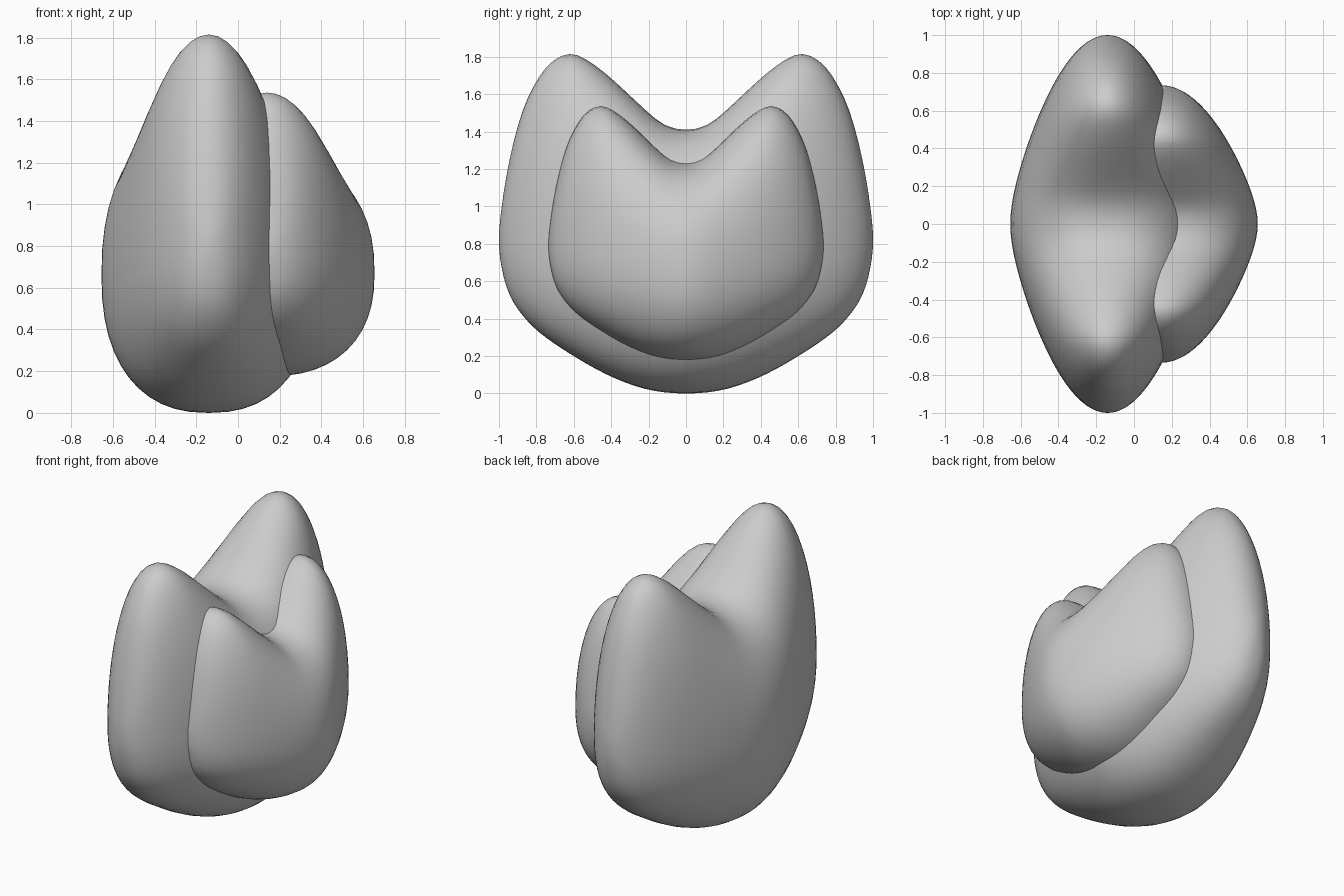
import bpy, bmesh, math
from mathutils import Vector

if "Cube" in bpy.data.objects:
    bpy.data.objects.remove(bpy.data.objects["Cube"])

# Side outline (y, z) of one half: underside and top, both ending at the side tip
UNDER = [(0, 0), (.2, .02), (.4, .09), (.6, .2), (.8, .34), (.93, .5), (.985, .67), (1, .83)]
TOP = [(0, 1.41), (.1, 1.43), (.2, 1.5), (.4, 1.685), (.55, 1.795), (.65, 1.81),
       (.755, 1.735), (.85, 1.57), (.91, 1.39), (.955, 1.19), (.985, 1.0), (1, .83)]
THICK = .515
COLUMNS = 28      # columns per half
SEGMENTS = 48     # points round each column


def smooth(pts, other, times=3):
    """Catmull-Rom refinement, mirrored at y=0 and running on into the other curve."""
    pts = [Vector(p) for p in pts]
    after = Vector(other[-2])
    for _ in range(times):
        before = Vector((-pts[1].x, pts[1].y))
        ext = [before] + pts + [after]
        out = []
        for i in range(1, len(ext) - 2):
            a, b, c, d = ext[i - 1:i + 3]
            out += [b, (b + c) * .5625 - (a + d) * .0625]
        after = (pts[-1] + after) / 2
        pts = out + [pts[-1]]
    return pts


def height(curve, y):
    for a, b in zip(curve, curve[1:]):
        if a.x <= y <= b.x:
            return a.y + (b.y - a.y) * (y - a.x) / max(b.x - a.x, 1e-9)
    return curve[-1].y


def lens(y):
    """Half thickness seen from the top: full in the middle, narrow at the tips."""
    r = (math.sqrt(y * y + .04) - .2) / (math.sqrt(1.04) - .2)
    return THICK * math.sqrt(max(0, 1 - r))


under, top = smooth(UNDER, TOP), smooth(TOP, UNDER)


def power(v, e):
    return math.copysign(abs(v) ** (2 / e), v)


def lobe(name, location, scale):
    bm = bmesh.new()
    loops = []
    for k in range(-COLUMNS + 1, COLUMNS):
        y = math.sin(k / COLUMNS * math.pi / 2)
        u = abs(y)
        lo, hi, w = height(under, u), height(top, u), lens(u)
        mid = .66 + .17 * u                          # thickest low down
        blunt = 2 + .3 * math.exp(-(u / .25) ** 2)   # rounder in the valley
        loop = []
        for i in range(SEGMENTS):
            a = i / SEGMENTS * 2 * math.pi
            s = math.sin(a)
            half, e = (hi - mid, blunt) if s > 0 else (mid - lo, 2.35)
            loop.append(bm.verts.new((w * power(math.cos(a), e), y, mid + half * power(s, e))))
        loops.append(loop)
    # skin the columns and close both tips
    tips = [bm.verts.new((0, s, UNDER[-1][1])) for s in (-1, 1)]
    for i in range(SEGMENTS):
        j = (i + 1) % SEGMENTS
        for a, b in zip(loops, loops[1:]):
            bm.faces.new((a[i], a[j], b[j], b[i]))
        bm.faces.new((tips[0], loops[0][j], loops[0][i]))
        bm.faces.new((tips[1], loops[-1][i], loops[-1][j]))
    bmesh.ops.recalc_face_normals(bm, faces=bm.faces[:])
    for f in bm.faces:
        f.smooth = True
    mesh = bpy.data.meshes.new(name)
    bm.to_mesh(mesh)
    bm.free()
    obj = bpy.data.objects.new(name, mesh)
    obj.location, obj.scale = location, scale
    bpy.context.collection.objects.link(obj)
    return obj


# Large lobe on the left, smaller copy nested into it on the right
lobe("large_lobe", (-.14, 0, 0), (1, 1, 1))
lobe("small_lobe", (.14, 0, .175), (1, .735, .75))
